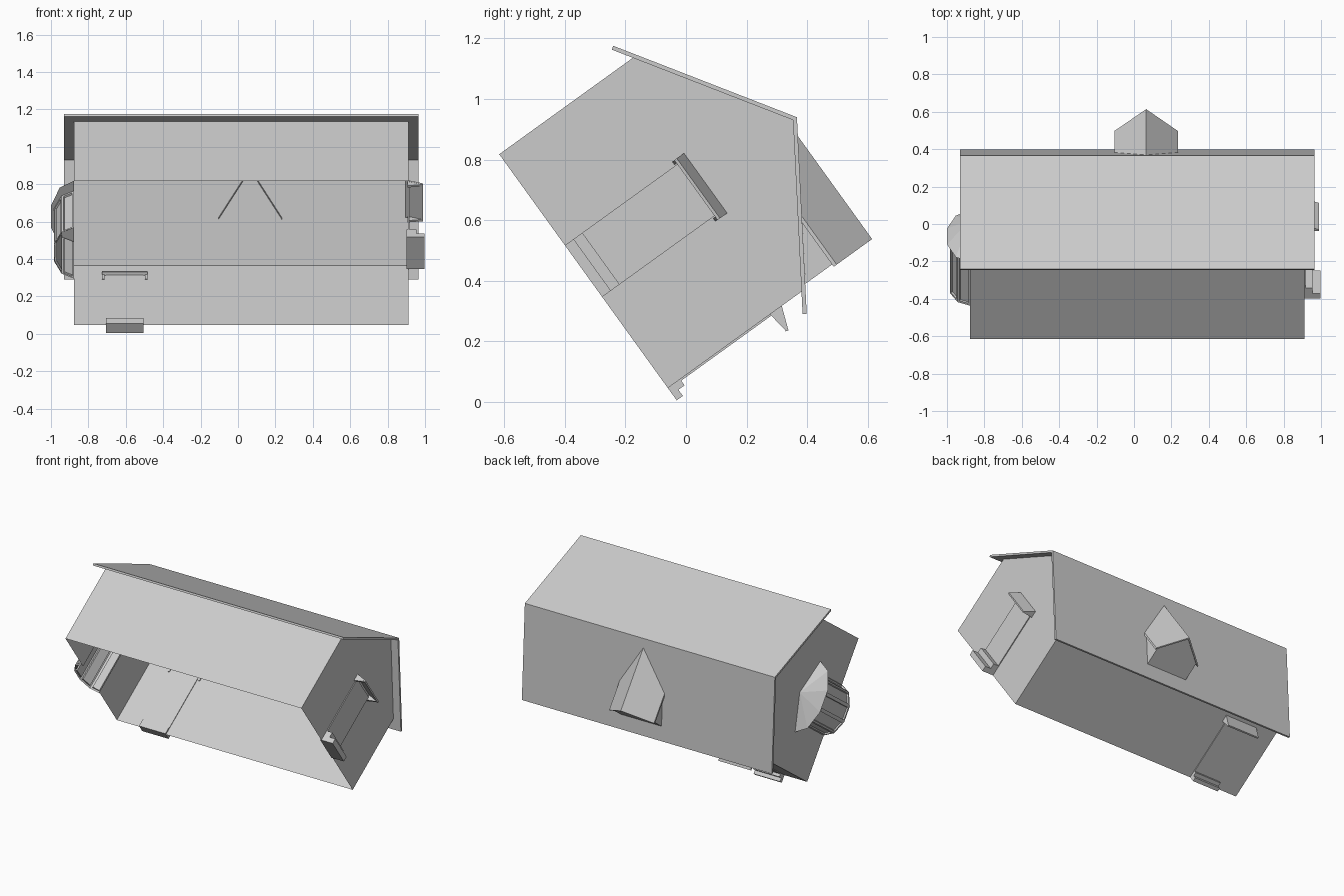
import bpy, bmesh, math
from mathutils import Matrix, Vector

if "Cube" in bpy.data.objects:
    bpy.data.objects.remove(bpy.data.objects["Cube"])

# The whole house lies tipped about the x axis
TILT = Matrix.Translation((0, -0.338, 0.432)) @ Matrix.Rotation(math.radians(-54.2), 4, 'X')
END = Matrix(((0, 1, 0, 0.912), (1, 0, 0, 0), (0, 0, 1, 0), (0, 0, 0, 1)))
X0, X1 = -0.877, 0.912
HALF, EAVE, RIDGE = 0.4755, 0.545, 0.858
ROOF_TOP, SLOPE = 0.868, 0.648


def finish(name, bm, flip=True):
    if flip:
        bmesh.ops.recalc_face_normals(bm, faces=bm.faces)
    me = bpy.data.meshes.new(name)
    bm.to_mesh(me)
    bm.free()
    ob = bpy.data.objects.new(name, me)
    bpy.context.collection.objects.link(ob)
    ob.matrix_world = TILT
    return ob


def prism(name, profile, a, b, place=Matrix.Identity(4)):
    """Extrude a (y, z) profile along x from a to b, then place it."""
    bm = bmesh.new()
    rings = [[bm.verts.new(place @ Vector((x, y, z))) for y, z in profile] for x in (a, b)]
    for r in rings:
        bm.faces.new(r)
    n = len(profile)
    for i in range(n):
        j = (i + 1) % n
        bm.faces.new((rings[0][i], rings[0][j], rings[1][j], rings[1][i]))
    return finish(name, bm)


def sheet(name, polys):
    bm = bmesh.new()
    for p in polys:
        bm.faces.new([bm.verts.new(v) for v in p])
    bmesh.ops.remove_doubles(bm, verts=bm.verts, dist=1e-5)
    return finish(name, bm, False)


def box(y0, y1, z0, z1):
    return [(y0, z0), (y1, z0), (y1, z1), (y0, z1)]


# House walls, open at the bottom, with an opening for the bay
gable = [(HALF, 0), (HALF, EAVE), (0, RIDGE), (-HALF, EAVE), (-HALF, 0)]
notch = [(-0.15, 0), (-0.15, 0.31), (0.15, 0.31), (0.15, 0)]
walls = [[(X1, y, z) for y, z in gable],
         [(X0, y, z) for y, z in reversed(gable)][:] + [(X0, y, z) for y, z in reversed(notch)]]
for s in (1, -1):
    w = [(X0, s * HALF, 0), (X0, s * HALF, EAVE), (X1, s * HALF, EAVE), (X1, s * HALF, 0)]
    walls.append(w if s > 0 else w[::-1])
sheet("house_walls", walls)

# Main roof: one bent slab with overhangs
prism("main_roof", [(0, ROOF_TOP), (0.546, 0.514), (0.538, 0.503), (0, 0.852),
                    (-0.538, 0.503), (-0.546, 0.514)], -0.93, 0.966)

# Dormer: front wall with cheeks, and two roof panels
DX, DZ = 0.065, 0.834


def dormer_panels():
    bm = bmesh.new()
    back = lambda z: (ROOF_TOP - z) / SLOPE - 0.015
    cols = []
    for x, z in ((-0.17, 0.69), (0, DZ), (0.17, 0.69)):
        for d in (0, -0.012):
            cols.append([bm.verts.new((DX + x, y, z + d)) for y in (back(z), 0.471)])
    for i, j in ((0, 2), (2, 4), (3, 1), (5, 3), (1, 0), (4, 5)):
        bm.faces.new((cols[i][0], cols[i][1], cols[j][1], cols[j][0]))
    for k in (0, 1):
        for i in (0, 2):
            bm.faces.new((cols[i][k], cols[i + 1][k], cols[i + 3][k], cols[i + 2][k]))
    finish("dormer_roof", bm)


dormer_panels()
FY, FW = 0.462, 0.155
low = ROOF_TOP - SLOPE * FY
top = DZ - 0.012 - FW * 0.847
front = [(DX + FW, FY, low), (DX - FW, FY, low), (DX - FW, FY, top),
         (DX, FY, DZ - 0.012), (DX + FW, FY, top)]
cheeks = []
for s in (1, -1):
    x = DX + s * FW
    c = [(x, FY, low), (x, FY, top), (x, (ROOF_TOP - top) / SLOPE, top)]
    cheeks.append(c if s > 0 else c[::-1])
sheet("dormer_walls", [front] + cheeks)


# Doorway: panel, two steps, sloping canopy with small end brackets
def doorway(tag, place, half, step, run, head, canopy_top, drop):
    prism(tag + "_door", box(-0.004, 0.006, 2 * step, head), -half, half, place)
    prism(tag + "_steps", [(-0.01, 0), (run, 0), (run, step), (run / 2, step),
                           (run / 2, 2 * step), (-0.01, 2 * step)], -half, half, place)
    tip = canopy_top - drop
    prism(tag + "_canopy", [(-0.018, canopy_top), (0.078, tip), (0.076, tip - 0.01),
                            (-0.02, canopy_top - 0.01)], -0.122, 0.122, place)
    for s in (-1, 1):
        a, b = sorted((s * 0.121, s * 0.109))
        prism(tag + "_canopy_bracket", [(-0.005, canopy_top - 0.055), (0.074, tip - 0.008),
                                        (-0.005, canopy_top - 0.014)], a, b, place)


doorway("side_wall", Matrix.Translation((-0.605, HALF, 0)), 0.1, 0.025, 0.05, 0.46, 0.47, 0.036)
doorway("end_wall", END, 0.105, 0.0355, 0.085, 0.47, 0.503, 0.036)


# Bay window: half a ten-sided drum with recessed panes and a fan roof
def arc(depth, half, z):
    return [Vector((X0 - depth * math.cos(t), half * math.sin(t), z))
            for t in (math.radians(-90 + 36 * i) for i in range(6))]


bm = bmesh.new()
lo = [bm.verts.new(p) for p in arc(0.113, 0.168, 0)]
hi = [bm.verts.new(p) for p in arc(0.113, 0.168, 0.335)]
faces = [bm.faces.new((lo[i + 1], lo[i], hi[i], hi[i + 1])) for i in range(5)]
bm.normal_update()
if faces[2].normal.x > 0:
    bmesh.ops.reverse_faces(bm, faces=bm.faces)
    bm.normal_update()
bmesh.ops.inset_individual(bm, faces=faces, thickness=0.017, depth=0)
bmesh.ops.inset_individual(bm, faces=faces, thickness=0.002, depth=-0.01)
finish("bay_window", bm, False)

bm = bmesh.new()
rim = [bm.verts.new(p) for p in arc(0.129, 0.235, 0.335)]
peak = bm.verts.new((X0, 0, 0.442))
for i in range(5):
    bm.faces.new((rim[i], rim[i + 1], peak))
bm.faces.new(rim)
finish("bay_roof", bm)
